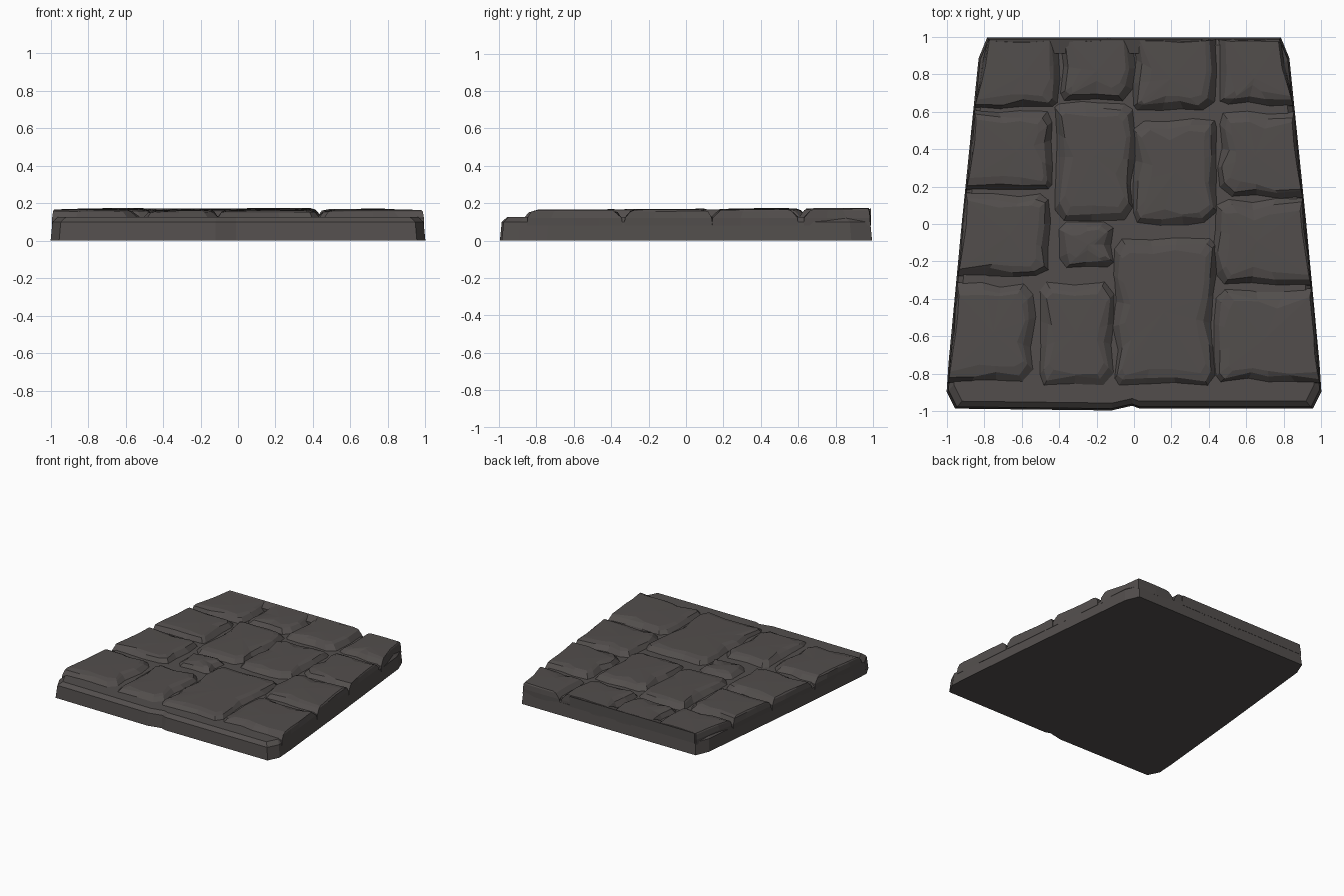
import bpy, bmesh, random
from mathutils import Vector

if "Cube" in bpy.data.objects:
    bpy.data.objects.remove(bpy.data.objects["Cube"])

random.seed(4)
rock = bpy.data.materials.new("dark grey stone")
rock.diffuse_color = (0.085, 0.076, 0.073, 1)
rock.use_nodes = True
rock.node_tree.nodes["Principled BSDF"].inputs["Base Color"].default_value = rock.diffuse_color

# Half width of the tapering slab at each y, front to back
SIDE = [(-.98, .95), (-.89, .995), (-.74, .985), (0, .915), (.88, .825), (.99, .78)]


def half_width(y):
    y = max(SIDE[0][0], min(SIDE[-1][0], y))
    for (y0, w0), (y1, w1) in zip(SIDE, SIDE[1:]):
        if y <= y1:
            return w0 + (w1 - w0) * (y - y0) / (y1 - y0)


def at_edge(p):
    return abs(p.x) > .93 * half_width(p.y)


def clamp_x(p):
    w = half_width(p.y)
    p.x = max(-w, min(w, p.x))
    return p


def loft(name, rings, peak):
    """Closed flat-faced solid through stacked rings, fanned to a peak."""
    bm = bmesh.new()
    loops = [[bm.verts.new(p) for p in ring] for ring in rings]
    n = len(loops[0])
    top = bm.verts.new(peak)
    bm.faces.new(loops[0][::-1])
    for i in range(n):
        j = (i + 1) % n
        for a, b in zip(loops, loops[1:]):
            bm.faces.new((a[i], a[j], b[j], b[i]))
        bm.faces.new((loops[-1][i], loops[-1][j], top))
    bmesh.ops.recalc_face_normals(bm, faces=bm.faces)
    me = bpy.data.meshes.new(name)
    bm.to_mesh(me)
    bm.free()
    me.materials.append(rock)
    ob = bpy.data.objects.new(name, me)
    bpy.context.collection.objects.link(ob)


# Base slab with a small nick in the front and a bevelled front lip
outline = [(w, y) for y, w in SIDE] + [(-w, y) for y, w in reversed(SIDE)]
outline += [(-.12, -.99), (-.01, -.965), (.03, -.98)]


def slab_ring(k, z):
    return [(x * k, y * k, z) for x, y in outline]


loft("base_slab", [slab_ring(1.005, 0), slab_ring(.995, .1), slab_ring(.965, .127)],
     (0, 0, .127))


def stone(name, x0, x1, y0, y1):
    """Chipped paving stone: cut corners, broken edges, wide chamfer, tilted top."""
    corners = [Vector((x0, y0)), Vector((x1, y0)), Vector((x1, y1)), Vector((x0, y1))]
    corners = [clamp_x(p) for p in corners]
    pts = []
    for i, p in enumerate(corners):
        if at_edge(p) or p.y > .93:
            pts.append(p)
            continue
        for q in (corners[i - 1], corners[(i + 1) % 4]):
            pts.append(p + (q - p).normalized() * random.uniform(.015, .07))
    ring = []
    for a, b in zip(pts, pts[1:] + pts[:1]):
        ring.append(a)
        cuts = int((b - a).length / .17)
        for k in range(cuts):
            m = a.lerp(b, (k + 1) / (cuts + 1))
            j = .004 if at_edge(m) or m.y > .93 else .018
            ring.append(m + Vector((random.uniform(-j, j), random.uniform(-j, j))))
    c = sum(ring, Vector((0, 0))) / len(ring)
    tilt = Vector((random.uniform(-.01, .01), random.uniform(-.004, .012)))
    top = .169 + .005 * c.y + random.uniform(-.003, .003)

    def inset(d, z, lean=0):
        out = []
        for p in ring:
            o = (c - p).normalized() * d * random.uniform(.7, 1.3)
            if at_edge(p):
                o.x *= .2
            if p.y > .93:
                o.y *= .15
            q = clamp_x(p + o)
            out.append((q.x, q.y, z + lean * tilt.dot(p - c)))
        return out

    loft(name, [inset(0, .08), inset(.005, .122),
                inset(.045, top - .011, 1), inset(.085, top - .002, 1)],
         (c.x, c.y, top))


# Stones as x and y spans; spans reaching +-1 follow the slab side
STONES = [
    # back row
    (-1, -.4, .62, .985), (-.4, 0, .65, .985), (-.01, .44, .6, .985), (.45, 1, .63, .985),
    # second row
    (-1, -.43, .18, .61), (-.43, 0, .01, .65), (-.01, .45, 0, .56), (.45, 1, .14, .6),
    # third row, with the small filler stone
    (-1, -.45, -.28, .17), (-.41, -.1, -.24, .02), (.43, 1, -.33, .14),
    # front row
    (-1, -.53, -.85, -.31), (-.51, -.1, -.87, -.3), (-.11, .44, -.87, -.07),
    (.43, 1, -.85, -.34),
]
for i, span in enumerate(STONES):
    stone(f"paving_stone_{i + 1}", *span)

# Unbroken ridge along the back edge, with a gap left near its right end
loft("back_ridge", [[(-.77, .91, .09), (.35, .91, .09), (.36, .988, .09), (-.77, .988, .09)],
                    [(-.77, .91, .15), (.35, .91, .15), (.36, .988, .172), (-.77, .988, .172)]],
     (-.2, .95, .161))
